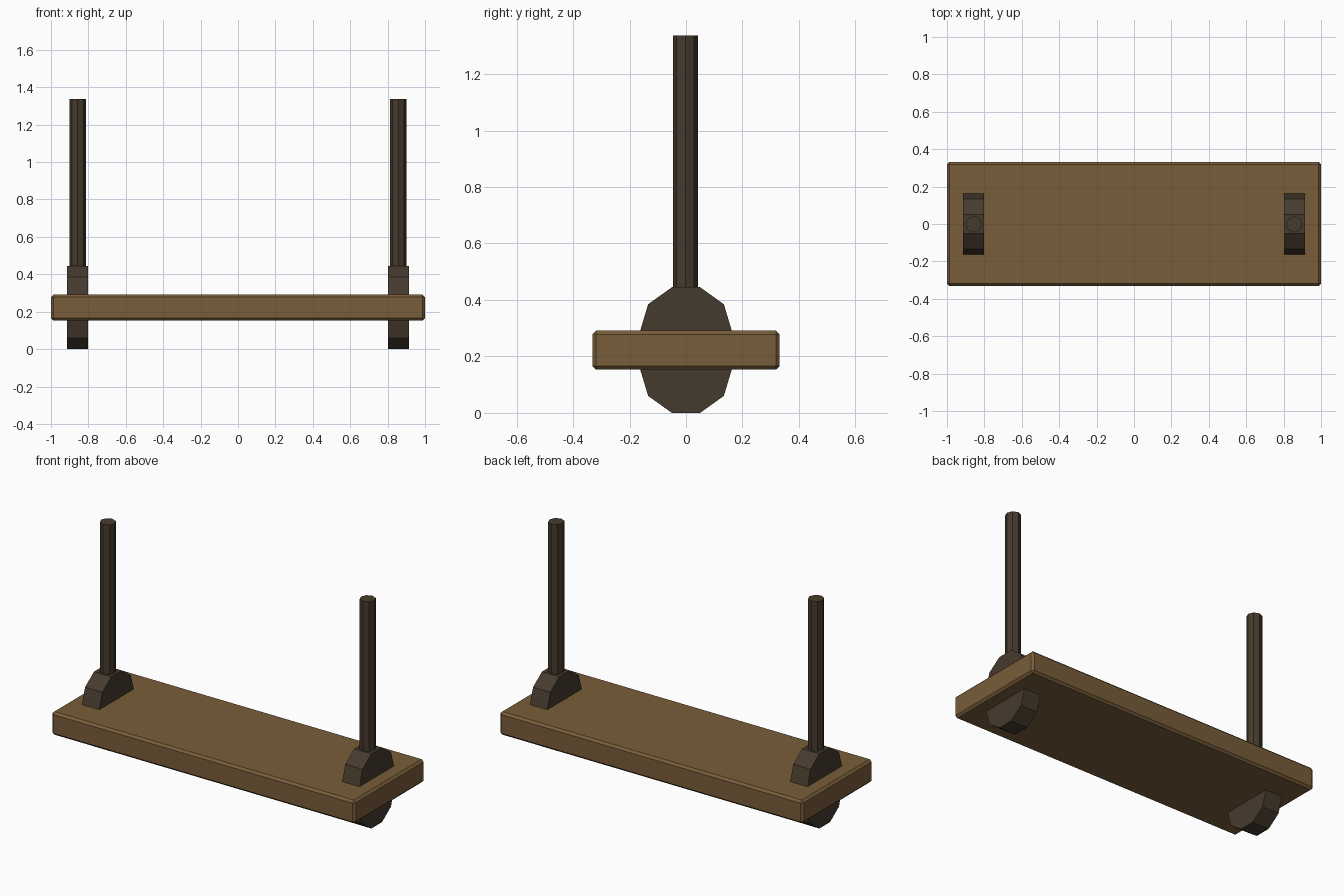
import bpy, bmesh
from mathutils import Matrix

if "Cube" in bpy.data.objects:
    bpy.data.objects.remove(bpy.data.objects["Cube"])


def material(name, color):
    m = bpy.data.materials.new(name)
    m.diffuse_color = (*color, 1)
    m.use_nodes = True
    m.node_tree.nodes["Principled BSDF"].inputs["Base Color"].default_value = m.diffuse_color
    return m


wood = material("wood", (0.19, 0.11, 0.042))
rope_brown = material("dark_rope", (0.062, 0.043, 0.027))


def add_object(name, bm, mat):
    bmesh.ops.recalc_face_normals(bm, faces=bm.faces)
    me = bpy.data.meshes.new(name)
    bm.to_mesh(me)
    bm.free()
    me.materials.append(mat)
    ob = bpy.data.objects.new(name, me)
    bpy.context.collection.objects.link(ob)
    return ob


# Seat plank with a small chamfer on every edge
bm = bmesh.new()
bmesh.ops.create_cube(bm, size=1, matrix=Matrix.Translation((0, 0, 0.2225))
                      @ Matrix.Diagonal((2, 0.664, 0.138, 1)))
seat = add_object("seat", bm, wood)
bevel = seat.modifiers.new("chamfer", 'BEVEL')
bevel.width = 0.013
bevel.segments = 1

# Half outline of the rope loop around the plank, mirrored in y
half = [(0.05, 0.0), (0.134, 0.06), (0.183, 0.2225), (0.134, 0.385), (0.05, 0.445)]
outline = half + [(-y, z) for y, z in reversed(half)]

for side, s in (("left", -1), ("right", 1)):
    # Rope loop wrapped around the plank
    bm = bmesh.new()
    face = bm.faces.new([bm.verts.new((s * 0.858 - 0.057, y, z)) for y, z in outline])
    ext = bmesh.ops.extrude_face_region(bm, geom=[face], use_keep_orig=True)
    verts = [g for g in ext["geom"] if isinstance(g, bmesh.types.BMVert)]
    bmesh.ops.translate(bm, verts=verts, vec=(0.114, 0, 0))
    add_object(side + "_loop", bm, rope_brown)

    # Hanging rope
    bm = bmesh.new()
    bmesh.ops.create_cone(bm, cap_ends=True, segments=8, radius1=0.044, radius2=0.044,
                          depth=0.915, matrix=Matrix.Translation((s * 0.857, -0.002, 0.8795)))
    add_object(side + "_rope", bm, rope_brown)
